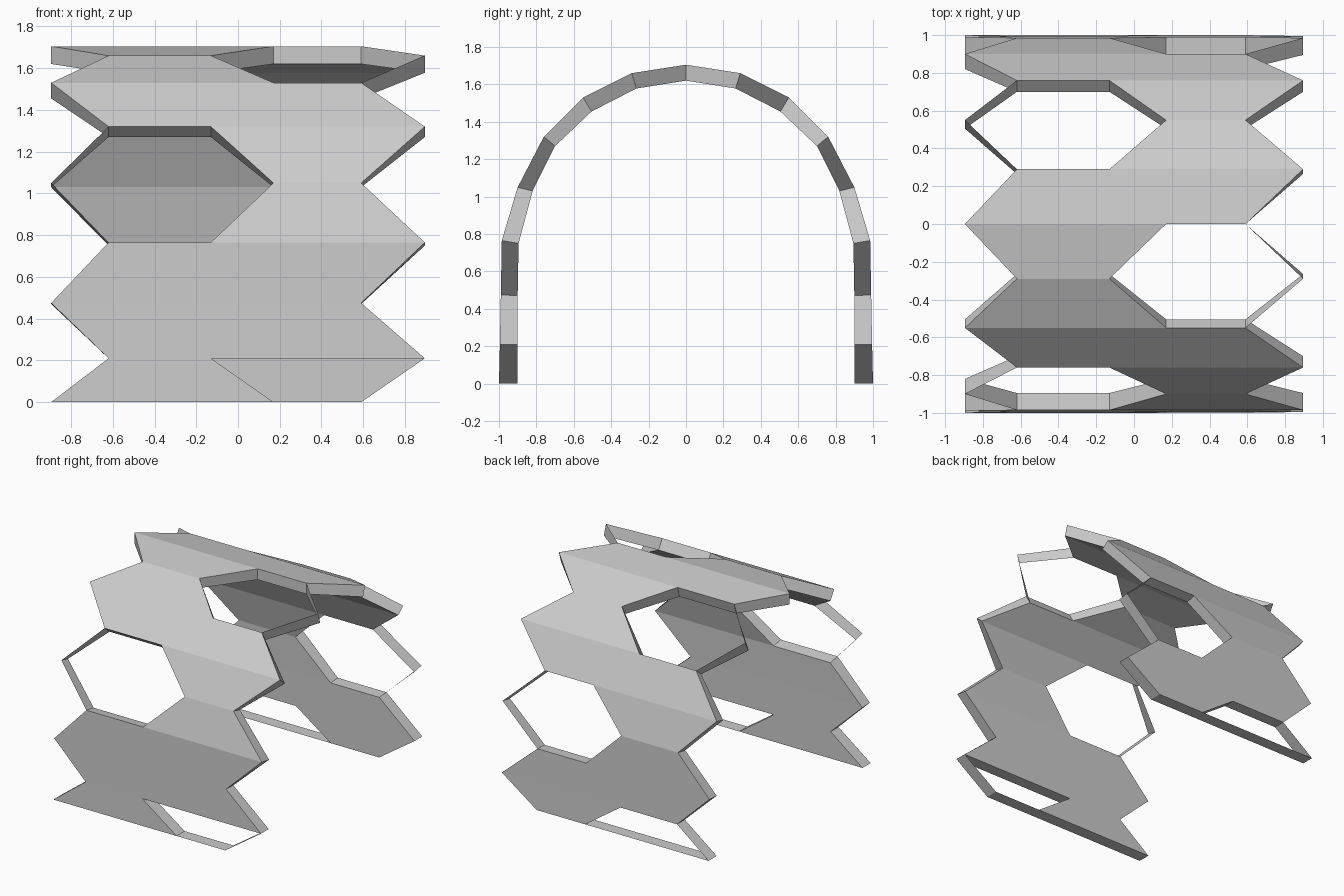
import bpy, bmesh

if "Cube" in bpy.data.objects:
    bpy.data.objects.remove(bpy.data.objects["Cube"])

# Half arch cross-section (y, z), ground to crown: outer and inner skin
OUTER = [(1.0, 0), (.995, .21), (.99, .475), (.985, .765), (.90, 1.05),
         (.76, 1.32), (.55, 1.53), (.29, 1.66), (0, 1.705)]
INNER = [(.90, 0), (.90, .21), (.90, .47), (.895, .75), (.82, 1.03),
         (.70, 1.27), (.505, 1.455), (.265, 1.578), (0, 1.62)]


def full(half):
    # mirror the half profile, front (-y) to back (+y)
    return [(-y, z) for y, z in half] + [(y, z) for y, z in half[-2::-1]]


SKINS = (full(OUTER), full(INNER))

# Hexagon columns: x at the wide middle row and at the narrow end rows
LEFT = ((-.895, .17), (-.62, -.13))
RIGHT = ((-.13, .895), (.17, .59))

# Hexagon halves left open, as (column, strip)
HOLES = {("L", 3), ("L", 4), ("L", 9), ("L", 10), ("L", 15),
         ("R", 0), ("R", 6), ("R", 7), ("R", 12), ("R", 13)}

bm = bmesh.new()
verts = {}


def vert(x, s, skin):
    key = (x, s, skin)
    if key not in verts:
        verts[key] = bm.verts.new((x, *SKINS[skin][s]))
    return verts[key]


def trapezoid(col, s):
    # ring of (x, row) corners for one half hexagon between rows s and s+1
    wide, narrow = LEFT if col == "L" else RIGHT
    even_wide = col == "L"
    lo, hi = [wide if (r % 2 == 0) == even_wide else narrow for r in (s, s + 1)]
    return [(lo[0], s), (lo[1], s), (hi[1], s + 1), (hi[0], s + 1)]


# Solid panels on both skins; collect the rims of panels and of openings
rims = {True: set(), False: set()}
for col in "LR":
    for s in range(16):
        ring = trapezoid(col, s)
        is_hole = (col, s) in HOLES
        for a, b in zip(ring, ring[1:] + ring[:1]):
            rims[is_hole] ^= {frozenset((a, b))}
        if not is_hole:
            bm.faces.new([vert(x, r, 0) for x, r in ring])
            bm.faces.new([vert(x, r, 1) for x, r in reversed(ring)])

# Thin walls joining the skins around the outline and each opening
for edge in rims[True] | rims[False]:
    a, b = sorted(edge)
    bm.faces.new([vert(*a, 0), vert(*b, 0), vert(*b, 1), vert(*a, 1)])

bmesh.ops.recalc_face_normals(bm, faces=bm.faces)
mesh = bpy.data.meshes.new("hexagon_arch")
bm.to_mesh(mesh)
bm.free()
bpy.context.collection.objects.link(bpy.data.objects.new("hexagon_arch", mesh))
